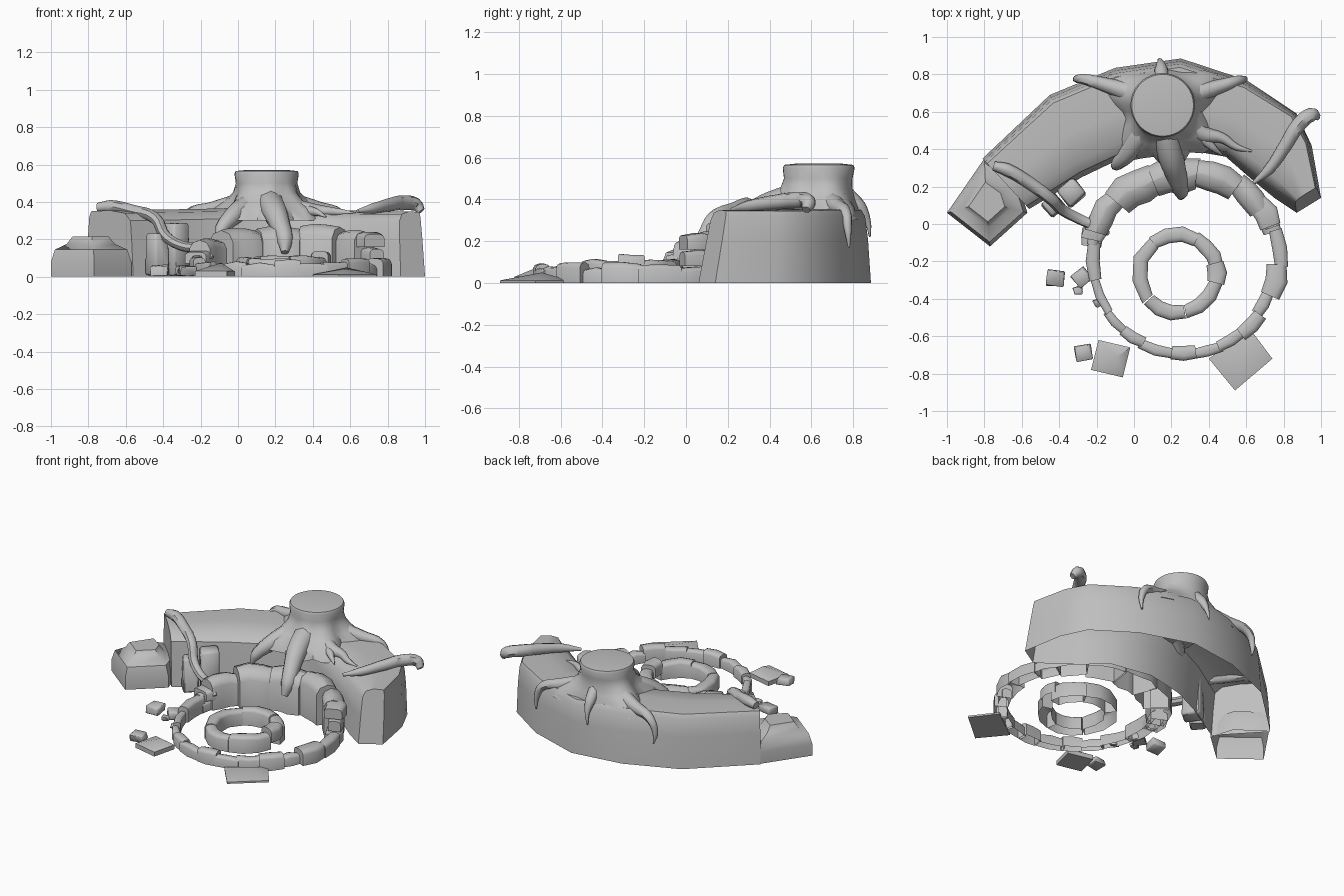
import bpy, bmesh, math, random
from mathutils import Vector, Matrix

random.seed(4)
if "Cube" in bpy.data.objects:
    bpy.data.objects.remove(bpy.data.objects["Cube"])

stone_grey = bpy.data.materials.new("stone_grey")
stone_grey.use_nodes = True
GREY = (0.52, 0.52, 0.52, 1)
stone_grey.diffuse_color = GREY
stone_grey.node_tree.nodes["Principled BSDF"].inputs["Base Color"].default_value = GREY
parts = []


def add_object(name, mesh):
    mesh.materials.clear()
    mesh.materials.append(stone_grey)
    obj = bpy.data.objects.new(name, mesh)
    bpy.context.collection.objects.link(obj)
    parts.append(obj)
    return obj


def add_bmesh(name, bm):
    bmesh.ops.recalc_face_normals(bm, faces=bm.faces)
    mesh = bpy.data.meshes.new(name)
    bm.to_mesh(mesh)
    bm.free()
    return add_object(name, mesh)


def loft(name, rings, closed=True, caps=(True, True)):
    """Skin a list of equal-length rings of points."""
    bm = bmesh.new()
    rows = [[bm.verts.new(p) for p in ring] for ring in rings]
    n = len(rows[0])
    for a, b in zip(rows, rows[1:]):
        for i in range(n if closed else n - 1):
            j = (i + 1) % n
            bm.faces.new((a[i], a[j], b[j], b[i]))
    for use, row in zip(caps, (rows[0], rows[-1])):
        if use:
            bm.faces.new(row)
    return add_bmesh(name, bm)


def arc_stone(name, centre, r0, r1, a0, a1, z0, z1, steps=2, bevel=0.25):
    """Curved block following a ring, rounded on top and drawn in at the ends, open below."""
    rings = []
    w = r1 - r0
    c = min(w, z1 - z0) * bevel
    for k in range(steps + 1):
        a = math.radians(a0 + (a1 - a0) * k / steps)
        s = random.uniform(-0.06, 0.06) * w
        e = 0.06 * w if k in (0, steps) else 0
        h = z1 - e + random.uniform(-0.006, 0.006)
        section = [(r0 + e + s, z0), (r0 + e + s, h - c), (r0 + e + c * .4 + s, h - c * .3),
                   (r0 + e + c * 1.3 + s, h), (r1 - e - c * 1.3 + s, h),
                   (r1 - e - c * .4 + s, h - c * .3), (r1 - e + s, h - c), (r1 - e + s, z0)]
        rings.append([(centre[0] + r * math.cos(a), centre[1] + r * math.sin(a), z)
                      for r, z in section])
    return loft(name, rings, closed=False)


def block(name, centre, size, turn=0, taper=0.9, tilt=0, jitter=0.006):
    """Rough hewn stone, tapered to the top and bevelled."""
    bm = bmesh.new()
    bmesh.ops.create_cube(bm, size=1)
    for v in bm.verts:
        if v.co.z > 0:
            v.co.x *= taper
            v.co.y *= taper
        v.co = Vector([a * b + random.uniform(-jitter, jitter) for a, b in zip(v.co, size)])
    bmesh.ops.bevel(bm, geom=bm.edges[:], offset=min(size) * 0.1, segments=1, affect='EDGES')
    bm.transform(Matrix.Translation(centre) @ Matrix.Rotation(math.radians(turn), 4, 'Z')
                 @ Matrix.Rotation(math.radians(tilt), 4, 'X'))
    return add_bmesh(name, bm)


def slab(name, corners, h, peak):
    """Flat ground stone whose top rises to an off-centre peak."""
    bm = bmesh.new()
    low = [bm.verts.new((x, y, 0)) for x, y in corners]
    top = [bm.verts.new((x, y, h)) for x, y in corners]
    tip = bm.verts.new(peak)
    bm.faces.new(low[::-1])
    for i in range(len(low)):
        j = (i + 1) % len(low)
        bm.faces.new((low[i], low[j], top[j], top[i]))
        bm.faces.new((top[i], top[j], tip))
    return add_bmesh(name, bm)


def root(name, points):
    """Tapered tube through (x, y, z, radius) points."""
    curve = bpy.data.curves.new(name, 'CURVE')
    curve.dimensions = '3D'
    curve.bevel_depth = 1
    curve.bevel_resolution = 2
    curve.resolution_u = 4
    curve.use_fill_caps = True
    spline = curve.splines.new('BEZIER')
    spline.bezier_points.add(len(points) - 1)
    for bp, (x, y, z, r) in zip(spline.bezier_points, points):
        bp.co = (x, y, z)
        bp.radius = r
        bp.handle_left_type = bp.handle_right_type = 'AUTO'
    temp = bpy.data.objects.new(name + "_path", curve)
    bpy.context.collection.objects.link(temp)
    graph = bpy.context.evaluated_depsgraph_get()
    mesh = bpy.data.meshes.new_from_object(temp.evaluated_get(graph))
    bpy.data.objects.remove(temp)
    return add_object(name, mesh)


# Curved bank, open underneath: outer foot, inner foot, height and backward lean
stations = [((-.81, .35), (-.56, .08), .35, 0), ((-.45, .69), (-.28, .25), .355, 0),
            ((-.10, .835), (-.07, .35), .36, 0), ((.25, .885), (.2, .41), .35, 0),
            ((.60, .77), (.49, .36), .35, 0), ((.87, .59), (.64, .23), .345, .02),
            ((.95, .42), (.75, .14), .345, .04), ((1.0, .14), (.87, .06), .345, .06)]
rings = []
for outer, inner, h, lean in stations:
    o, i = Vector(outer), Vector(inner)
    ring = []
    for t, z in ((0, 0), (.03, h * .6), (.06, h - .03), (.1, h), (.5, h + .005),
                 (.82, h - .01), (.94, h - .05), (.97, h * .5), (1, 0)):
        p = o.lerp(i, t)
        ring.append((p.x - lean * .3 * z / h, p.y + lean * z / h, z))
    rings.append(ring)
loft("curved_bank", rings, closed=False)

# Low boulder at the right end of the bank
outline = [(-1, .06), (-.77, -.12), (-.57, .06), (-.62, .22), (-.80, .35)]
mid = Vector((-.79, .12))
loft("end_boulder", [[(*mid.lerp(Vector(p), s), z) for p in outline]
                     for s, z in ((1, 0), (1, .08), (.9, .145), (.6, .175), (.45, .215))],
     caps=(False, True))

# Stones leaning against the inner wall
block("wall_stone_tall", (-.335, .17, .145), (.12, .12, .28), 40)
block("wall_stone_low", (-.435, .1, .12), (.1, .1, .23), 40)

# Raised ledge of curved stones
centre = (.27, -.19)
for k, (a0, a1, r0, r1, h) in enumerate([(33, 55, .42, .555, .25), (54, 82, .39, .55, .28),
                                         (81, 112, .36, .55, .27), (111, 140, .37, .56, .255),
                                         (138, 163, .43, .56, .2)]):
    arc_stone(f"ledge_stone_{k}", centre, r0, r1, a0, a1, 0, h, 3, .35)

# Layered stones where the ledge ends
for k, (a0, a1, r0, r1, z) in enumerate([(17, 34, .44, .55, 0), (20, 36, .46, .55, .08),
                                         (21, 38, .43, .56, .16)]):
    arc_stone(f"left_layer_{k}", centre, r0, r1, a0, a1, z, z + .08)
for k, (a0, a1, r0, r1, z) in enumerate([(155, 172, .45, .57, 0), (154, 168, .44, .57, .07)]):
    arc_stone(f"right_layer_{k}", centre, r0, r1, a0, a1, z, z + .07)

# Outer kerb ring
for k, (a0, a1, r0, r1, h) in enumerate([
        (-4, 18, .475, .555, .09), (-23, -3, .44, .56, .1), (-37, -22, .45, .52, .07),
        (-53, -36, .455, .54, .1), (-69, -51, .465, .53, .08), (-85, -67, .475, .535, .07),
        (-98, -83, .46, .54, .09), (-118, -97, .475, .535, .07), (-131, -116, .465, .53, .08),
        (-146, -130, .475, .525, .06), (-169, -145, .465, .515, .08), (-191, -167, .45, .525, .11),
        (-205, -189, .47, .535, .12)]):
    arc_stone(f"kerb_stone_{k}", centre, r0, r1, a0, a1, 0, h)

# Inner well ring
for k, (a0, a1, h) in enumerate([(8, 63, .11), (61, 129, .115), (128, 220, .105),
                                 (222, 280, .1), (281, 347, .11)]):
    arc_stone(f"well_stone_{k}", (.235, -.265), .168, .25, a0, a1, 0, h, 3)
arc_stone("well_knob", (.235, -.265), .155, .26, -14, 16, .05, .14)

# Loose slabs and pebbles on the ground
slab("left_slab", [(.40, -.72), (.62, -.56), (.74, -.72), (.54, -.89)], .012, (.58, -.69, .05))
slab("right_slab", [(-.19, -.62), (-.02, -.66), (-.06, -.82), (-.23, -.78)], .03, (-.09, -.71, .075))
for k, (x, y, s, turn) in enumerate([(-.27, -.69, .09, 10), (-.42, -.29, .1, -5),
                                     (-.28, -.29, .09, 40), (-.3, -.355, .05, 15),
                                     (-.19, -.42, .045, 30)]):
    block(f"pebble_{k}", (x, y, s * .25 + .01), (s, s * .9, s * .5), turn, .9, 6)

# Tree stump: flared trunk with lobes towards its roots
lobes = [math.radians(a) for a in (160, 22, 234, 280, 318)]
rings = []
for z, r, flare in ((.572, .1, 0), (.565, .165, 0), (.55, .172, 0), (.5, .162, .005),
                    (.45, .162, .025), (.4, .175, .07), (.36, .19, .12), (.3, .2, .15)):
    ring = []
    for k in range(36):
        a = k * math.tau / 36
        lobe = max(max(0, math.cos(a - b)) ** 10 for b in lobes)
        rr = r + flare * lobe
        ring.append((.153 + rr * math.cos(a), .635 + rr * math.sin(a), z))
    rings.append(ring)
loft("stump", rings)

# Roots draping over the bank
root("root_back_right", [(.02, .69, .39, .06), (-.14, .74, .36, .04), (-.27, .775, .33, .028),
                         (-.31, .775, .24, .018), (-.3, .78, .17, .005)])
root("root_back_left", [(.28, .68, .39, .06), (.44, .73, .36, .04), (.55, .765, .33, .028),
                        (.59, .775, .25, .018), (.59, .78, .17, .005)])
root("root_back", [(.15, .77, .42, .04), (.145, .83, .36, .035), (.14, .87, .29, .015),
                   (.13, .88, .22, .004)])
root("root_front_right", [(.1, .58, .4, .06), (.035, .48, .37, .062), (-.04, .37, .31, .048),
                          (-.09, .32, .25, .035), (-.11, .3, .19, .01)])
root("root_front", [(.16, .6, .42, .07), (.175, .47, .385, .075), (.2, .35, .34, .068),
                    (.23, .25, .265, .055), (.25, .185, .2, .048), (.25, .145, .13, .02)])
root("root_front_left", [(.24, .57, .38, .06), (.37, .48, .355, .045), (.47, .46, .35, .028),
                         (.55, .41, .345, .018), (.63, .39, .34, .005)])
root("root_fork", [(.36, .47, .35, .035), (.42, .41, .345, .02), (.47, .37, .32, .005)])

# Separate creeping roots
root("left_creeper", [(.64, .22, .35, .01), (.72, .29, .365, .028), (.81, .42, .385, .036),
                      (.88, .53, .395, .04), (.95, .585, .385, .038), (.98, .575, .35, .022)])
root("right_creeper", [(-.75, .31, .37, .025), (-.68, .29, .375, .035), (-.56, .22, .35, .034),
                       (-.44, .13, .31, .032), (-.39, .08, .22, .03), (-.3, .03, .165, .028),
                       (-.19, -.02, .145, .026), (-.14, -.05, .1, .014)])

# Soft shading with crisp corners
bpy.ops.object.select_all(action='DESELECT')
for obj in parts:
    obj.select_set(True)
bpy.context.view_layer.objects.active = parts[0]
bpy.ops.object.shade_smooth_by_angle(angle=math.radians(45))
